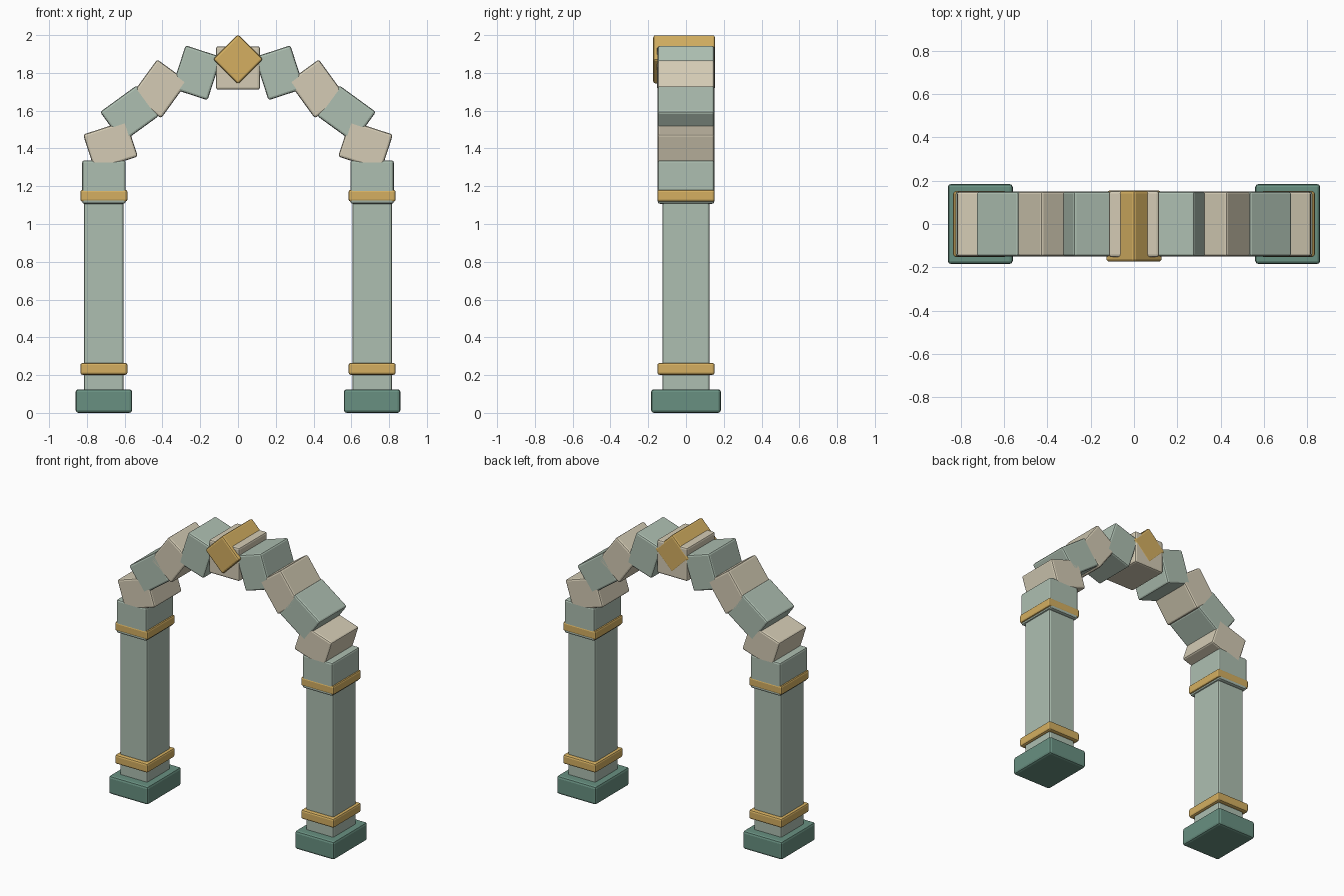
import bpy, bmesh
from math import radians, sin, cos
from mathutils import Matrix

if "Cube" in bpy.data.objects:
    bpy.data.objects.remove(bpy.data.objects["Cube"])


def material(name, rgb):
    m = bpy.data.materials.new(name)
    m.diffuse_color = (*rgb, 1)
    m.use_nodes = True
    m.node_tree.nodes["Principled BSDF"].inputs["Base Color"].default_value = m.diffuse_color
    return m


GREEN = material("pale_green_stone", (0.42, 0.52, 0.44))
DARK = material("dark_green_stone", (0.14, 0.28, 0.22))
GOLD = material("gold", (0.66, 0.43, 0.12))
CREAM = material("cream_stone", (0.66, 0.60, 0.46))


def block(name, size, loc, mat, turn=0, bevel=0.012):
    """Bevelled box, turned by an angle in degrees about the y axis."""
    me = bpy.data.meshes.new(name)
    bm = bmesh.new()
    bmesh.ops.create_cube(bm, size=1, matrix=Matrix.Diagonal((*size, 1)))
    bmesh.ops.bevel(bm, geom=bm.edges[:], offset=bevel, segments=2,
                    profile=0.5, affect='EDGES')
    bm.to_mesh(me)
    bm.free()
    me.materials.append(mat)
    ob = bpy.data.objects.new(name, me)
    bpy.context.collection.objects.link(ob)
    ob.location = loc
    ob.rotation_euler.y = radians(turn)
    return ob


for side, s in (("left", -1), ("right", 1)):
    x = 0.71 * s
    # Pillar with foot, shaft, two gold bands and capital
    block(f"{side}_base", (0.30, 0.37, 0.125), (x, 0, 0.0625), DARK, bevel=0.015)
    block(f"{side}_shaft", (0.21, 0.25, 1.08), (x, 0, 0.64), GREEN)
    block(f"{side}_lower_band", (0.25, 0.304, 0.063), (x, 0, 0.233), GOLD)
    block(f"{side}_upper_band", (0.25, 0.304, 0.063), (x, 0, 1.15), GOLD)
    block(f"{side}_capital", (0.23, 0.30, 0.23), (x, 0, 1.222), GREEN)
    # Arch stones stepping up an ellipse
    for i in range(1, 5):
        a = 18 * i
        loc = (x * cos(radians(a)), 0, 1.23 + 0.6 * sin(radians(a)))
        block(f"{side}_arch_stone_{i}", (0.24, 0.30, 0.20), loc,
              CREAM if i % 2 else GREEN, turn=s * a)

# Crown stone and gold diamond keystone
block("crown_stone", (0.233, 0.306, 0.23), (0, 0, 1.826), CREAM)
block("diamond_keystone", (0.187, 0.328, 0.187), (0, -0.01, 1.872), GOLD, turn=45)
